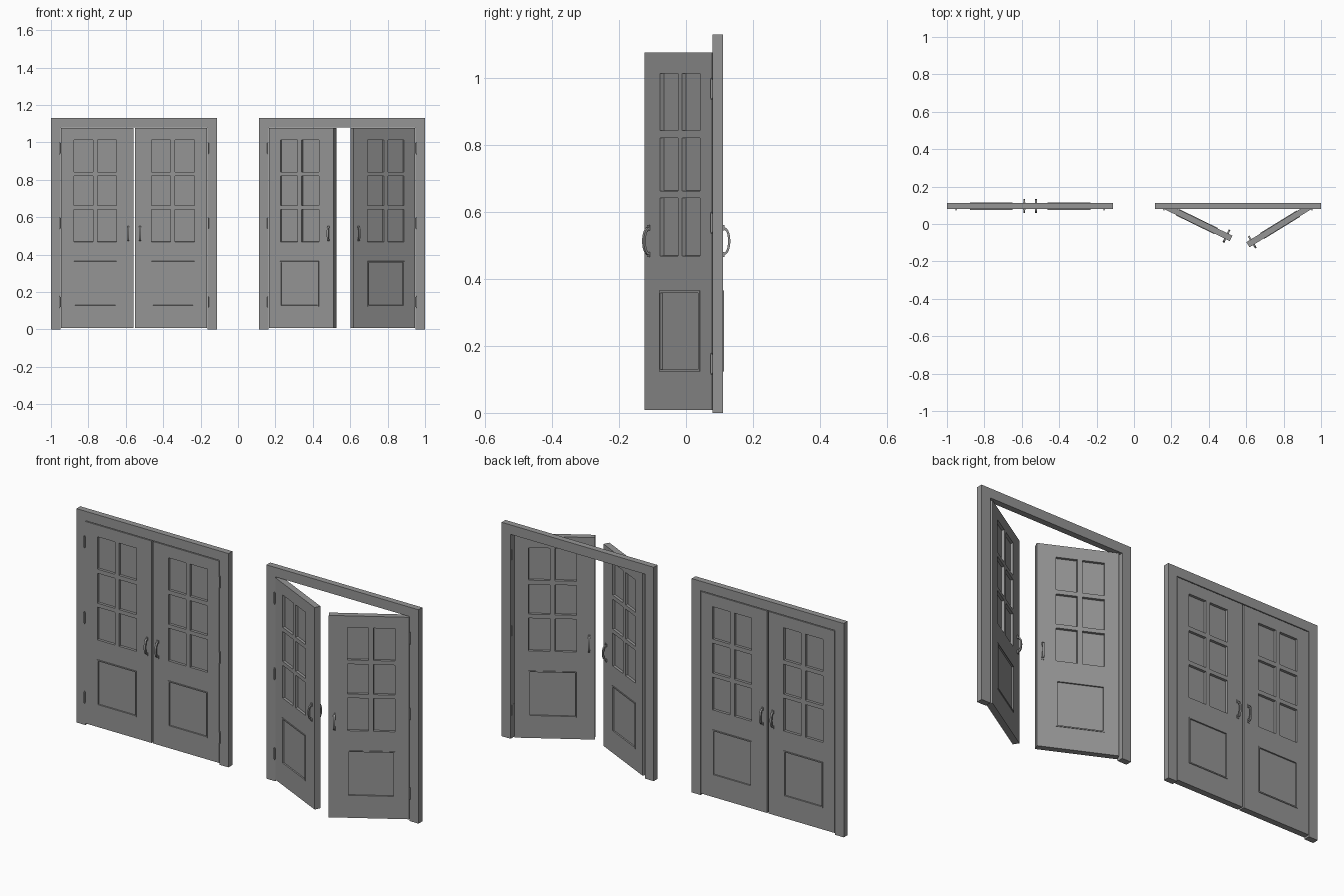
import bpy, bmesh
from math import radians, sin, cos, pi
from mathutils import Matrix, Vector

cube = bpy.data.objects.get("Cube")
if cube:
    bpy.data.objects.remove(cube, do_unlink=True)

grey = bpy.data.materials.new("plain_grey")
grey.use_nodes = True
grey.diffuse_color = (0.3, 0.3, 0.3, 1)
grey.node_tree.nodes["Principled BSDF"].inputs["Base Color"].default_value = (0.3, 0.3, 0.3, 1)

HALF, JAMB, TOP = 0.4445, 0.052, 1.13
FRONT, THICK = 0.079, 0.032
CENTRE = 0.5555


def add(name, bm, matrix, smooth=False):
    mesh = bpy.data.meshes.new(name)
    bm.to_mesh(mesh)
    bm.free()
    mesh.materials.append(grey)
    obj = bpy.data.objects.new(name, mesh)
    bpy.context.collection.objects.link(obj)
    obj.matrix_world = matrix
    if smooth:
        bpy.ops.object.select_all(action="DESELECT")
        obj.select_set(True)
        bpy.context.view_layer.objects.active = obj
        bpy.ops.object.shade_smooth_by_angle(angle=radians(35))
    return obj


def extrude_profile(bm, faces, offset):
    # Thicken flat faces into a closed solid
    new = bmesh.ops.extrude_face_region(bm, geom=faces, use_keep_orig=True)["geom"]
    verts = [g for g in new if isinstance(g, bmesh.types.BMVert)]
    bmesh.ops.translate(bm, verts=verts, vec=offset)
    bmesh.ops.recalc_face_normals(bm, faces=bm.faces[:])


def build_frame(name, cx):
    # One n-shaped profile: two jambs and a header
    inner, head = HALF - JAMB, 1.08
    outline = [(-HALF, 0), (-HALF, TOP), (HALF, TOP), (HALF, 0),
               (inner, 0), (inner, head), (-inner, head), (-inner, 0)]
    bm = bmesh.new()
    face = bm.faces.new([bm.verts.new((x, 0, z)) for x, z in outline])
    extrude_profile(bm, [face], (0, THICK, 0))
    add(name, bm, Matrix.Translation((cx, FRONT, 0)))


def build_door(name, side, matrix):
    # Slab divided along the pane edges
    xs = [0.002, 0.070, 0.173, 0.197, 0.299, 0.388]
    zs = [0.009, 0.123, 0.365, 0.469, 0.642, 0.663, 0.821, 0.843, 1.014, 1.076]
    bm = bmesh.new()
    grid = [[bm.verts.new((side * x, 0, z)) for z in zs] for x in xs]
    for a, b in zip(grid, grid[1:]):
        for i in range(len(zs) - 1):
            bm.faces.new((a[i], b[i], b[i + 1], a[i + 1]))
    extrude_profile(bm, bm.faces[:], (0, THICK, 0))
    bm.normal_update()

    def pick(front, columns, row):
        found = []
        for f in bm.faces:
            c = f.calc_center_median()
            if abs(f.normal.y) < 0.9 or (f.normal.y < 0) != front:
                continue
            if any(xs[k] < c.x * side < xs[k + 1] for k in columns) and zs[row] < c.z < zs[row + 1]:
                found.append(f)
        return found

    for front in (True, False):
        # Six recessed window panes
        panes = [f for row in (3, 5, 7) for col in (1, 3) for f in pick(front, [col], row)]
        bmesh.ops.inset_individual(bm, faces=panes, thickness=0.0004, depth=-0.0135)
        # Lower panel with a raised rim and a sunken field
        panel = pick(front, [1, 2, 3], 1)
        for width, depth in ((0.0003, 0.003), (0.006, 0), (0.0004, -0.007)):
            bmesh.ops.inset_region(bm, faces=panel, thickness=width, depth=depth,
                                   use_boundary=True, use_even_offset=True)
            bm.normal_update()
    add(name, bm, matrix)


def build_handle(name, side, back, matrix):
    # Bowed pull: a flat bar swept along an arc, with feet at both ends
    bm = bmesh.new()
    steps, x0, half_w = 12, side * 0.361, 0.005
    out = 1 if back else -1
    base = THICK if back else 0
    mid, half_h = 0.513, 0.038
    rings = []
    for i in range(steps + 1):
        a = pi * i / steps
        point = Vector((x0, base + out * 0.018 * sin(a) ** 0.8, mid - half_h * cos(a)))
        normal = Vector((0, out * sin(a), -cos(a))) * 0.0035
        rings.append([bm.verts.new(point + normal * k + Vector((w, 0, 0)))
                      for k, w in ((1, -half_w), (1, half_w), (-1, half_w), (-1, -half_w))])
    for a, b in zip(rings, rings[1:]):
        for k in range(4):
            bm.faces.new((a[k], a[(k + 1) % 4], b[(k + 1) % 4], b[k]))
    bm.faces.new(rings[0])
    bm.faces.new(rings[-1])
    for end in (-1, 1):
        place = Matrix.Translation((x0, base + out * 0.001, mid + end * (half_h + 0.002)))
        bmesh.ops.create_cube(bm, size=1, matrix=place @ Matrix.Diagonal((0.012, 0.005, 0.016, 1)))
    bmesh.ops.recalc_face_normals(bm, faces=bm.faces[:])
    add(name, bm, matrix, smooth=True)


def build_hinges(name, side, matrix):
    # Three barrels with finials, each with a thin leaf on the jamb
    bm = bmesh.new()
    for z in (0.147, 0.568, 0.968):
        for radius, length in ((0.004, 0.056), (0.0025, 0.064)):
            bmesh.ops.create_cone(bm, cap_ends=True, segments=12, radius1=radius, radius2=radius,
                                  depth=length, matrix=Matrix.Translation((-side * 0.003, -0.003, z)))
        leaf = Matrix.Translation((-side * 0.0005, 0.011, z))
        bmesh.ops.create_cube(bm, size=1, matrix=leaf @ Matrix.Diagonal((0.002, 0.022, 0.056, 1)))
    add(name, bm, matrix, smooth=True)


# Closed pair on one side, open pair on the other
for state, cx, angles in (("closed", -CENTRE, (0, 0)), ("open", CENTRE, (-26, 31.6))):
    build_frame(state + "_door_frame", cx)
    for label, side, angle in (("first", 1, angles[0]), ("second", -1, angles[1])):
        pivot = Matrix.Translation((cx - side * (HALF - JAMB), FRONT, 0))
        swing = pivot @ Matrix.Rotation(radians(angle), 4, "Z")
        prefix = state + "_" + label
        build_door(prefix + "_door", side, swing)
        build_hinges(prefix + "_hinges", side, pivot)
        build_handle(prefix + "_front_handle", side, False, swing)
        build_handle(prefix + "_back_handle", side, True, swing)
